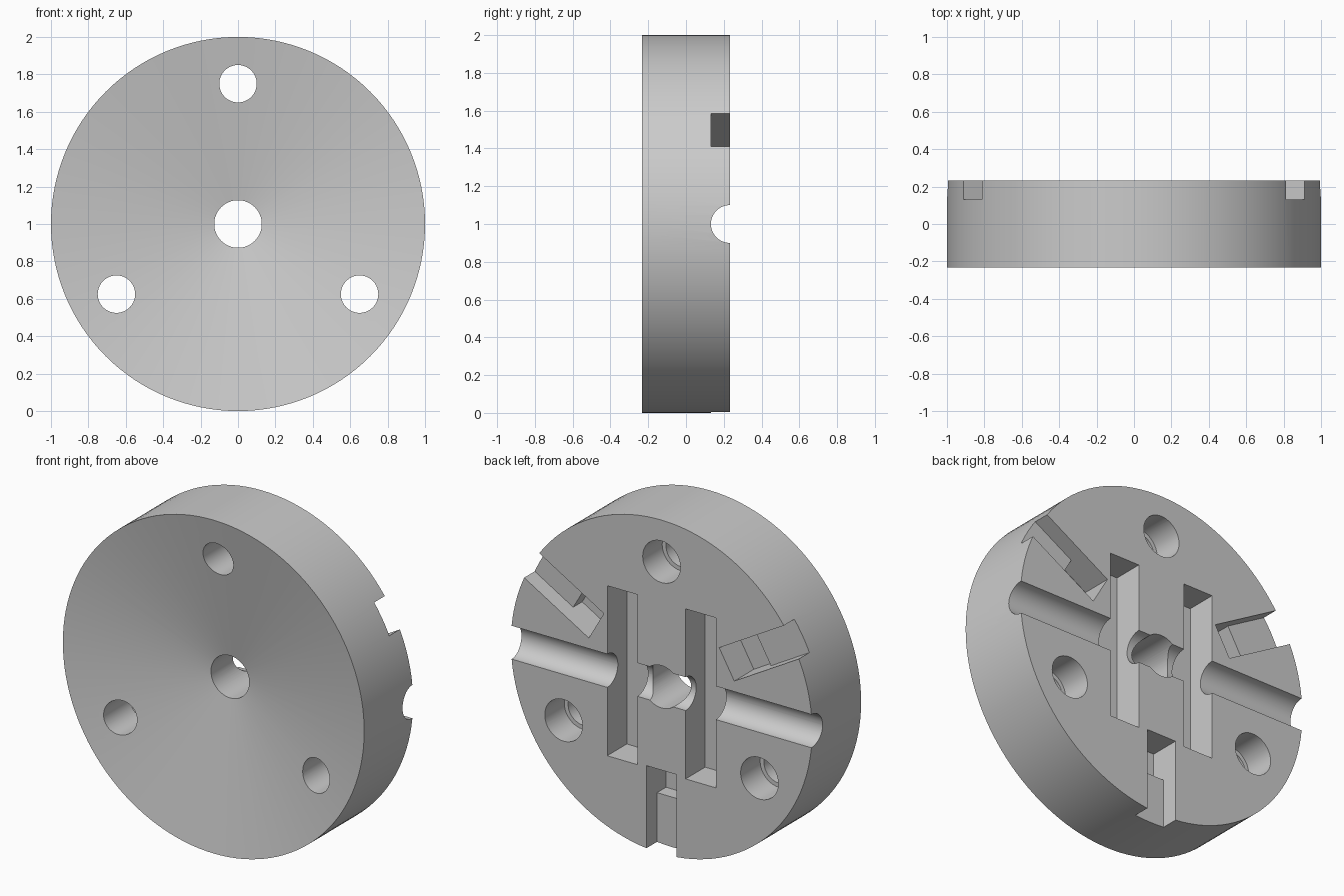
import bpy, bmesh
from math import radians, pi
from mathutils import Matrix, Vector

if "Cube" in bpy.data.objects:
    bpy.data.objects.remove(bpy.data.objects["Cube"])

HALF = 0.232          # half thickness
CENTRE_Z = 1.0
DEEP, SHALLOW = 0.185, 0.10

grey = bpy.data.materials.new("plain grey")
grey.use_nodes = True
grey.diffuse_color = (0.6, 0.6, 0.6, 1)
grey.node_tree.nodes["Principled BSDF"].inputs["Base Color"].default_value = (0.6, 0.6, 0.6, 1)


def make_object(name, bm):
    bmesh.ops.recalc_face_normals(bm, faces=bm.faces)
    mesh = bpy.data.meshes.new(name)
    bm.to_mesh(mesh)
    bm.free()
    mesh.materials.append(grey)
    obj = bpy.data.objects.new(name, mesh)
    obj.location.z = CENTRE_Z
    bpy.context.collection.objects.link(obj)
    return obj


def activate(obj):
    bpy.ops.object.select_all(action='DESELECT')
    obj.select_set(True)
    bpy.context.view_layer.objects.active = obj


def cut(bm):
    """Subtract a shape from the disc, then discard the cutter."""
    cutter = make_object("cutter", bm)
    cutter.hide_render = True
    activate(disc)
    mod = disc.modifiers.new("cut", 'BOOLEAN')
    mod.operation, mod.solver, mod.object = 'DIFFERENCE', 'EXACT', cutter
    bpy.ops.object.modifier_apply(modifier=mod.name)
    bpy.data.objects.remove(cutter)


def cut_prism(profile, half_width, angle=0):
    """Cut an x-y profile extruded along z, turned about the disc axis."""
    bm = bmesh.new()
    face = bm.faces.new([bm.verts.new((x, y, -half_width)) for x, y in profile])
    side = bmesh.ops.extrude_face_region(bm, geom=[face])["geom"]
    moved = [v for v in side if isinstance(v, bmesh.types.BMVert)]
    bmesh.ops.translate(bm, verts=moved, vec=Vector((0, 0, 2 * half_width)))
    bmesh.ops.rotate(bm, verts=bm.verts, matrix=Matrix.Rotation(-angle, 3, 'Y'))
    cut(bm)


def cut_rod(radius, length, centre, axis):
    bm = bmesh.new()
    turn = Matrix.Rotation(pi / 2, 4, 'X' if axis == 'Y' else 'Y')
    bmesh.ops.create_cone(bm, cap_ends=True, segments=64, radius1=radius, radius2=radius,
                          depth=length, matrix=Matrix.Translation(centre) @ turn)
    cut(bm)


# Disc with a shallow conical dish in the front face
bm = bmesh.new()
bmesh.ops.create_cone(bm, cap_ends=True, segments=128, radius1=1, radius2=1, depth=2 * HALF,
                      matrix=Matrix.Rotation(pi / 2, 4, 'X'))
front = min(bm.faces, key=lambda f: f.calc_center_median().y)
apex = bmesh.ops.poke(bm, faces=[front])["verts"][0]
apex.co.y += 0.18
disc = make_object("slotted_disc", bm)

# Groove across the back and the bore through the centre
cut_rod(0.10, 3, (0, HALF, 0), 'X')
cut_rod(0.127, 2, (0, 0, 0), 'Y')

# Counterbored mounting holes
for x, z in ((0, 0.75), (0.65, -0.375), (-0.65, -0.375)):
    cut_rod(0.10, 2, (x, 0, z), 'Y')
    cut_rod(0.125, 2 * DEEP, (x, HALF, z), 'Y')

# Two upright pockets beside the centre
floor, ledge, above = HALF - DEEP, HALF - SHALLOW, HALF + 0.2
for x in (-0.26, 0.26):
    cut_prism([(x - 0.1, floor), (x + 0.1, floor), (x + 0.1, above), (x - 0.1, above)], 0.51)

# Three radial slots, shallow at the rim and deep inside
slot = [(0.5, floor), (0.7, floor), (0.7, ledge), (1.2, ledge), (1.2, above), (0.5, above)]
for degrees in (30, 150, 270):
    cut_prism(slot, 0.1, radians(degrees))

activate(disc)
bpy.ops.object.shade_smooth_by_angle(angle=radians(30))
